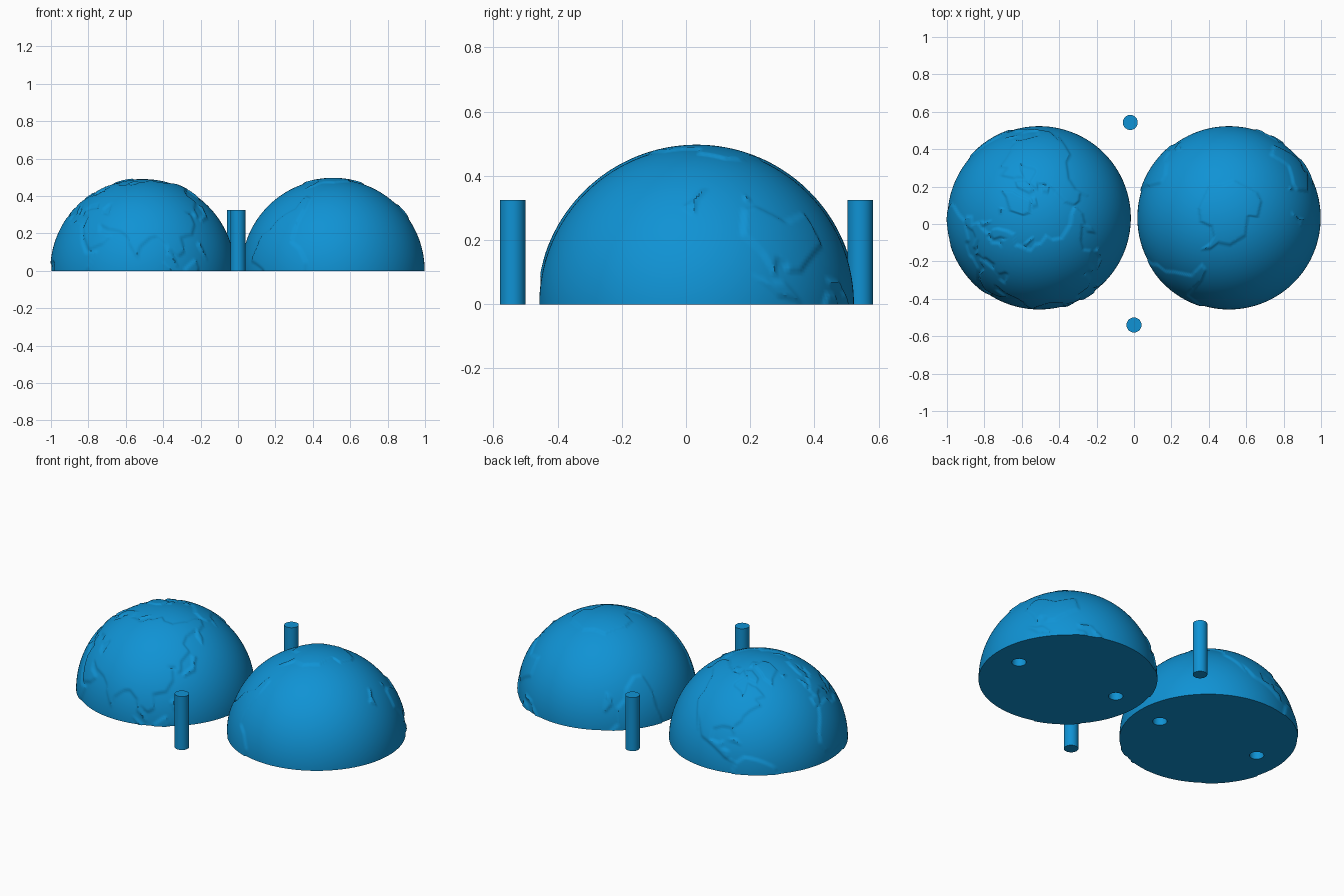
import bpy, bmesh, math

if "Cube" in bpy.data.objects:
    bpy.data.objects.remove(bpy.data.objects["Cube"])

SEA, LAND = 0.490, 0.497      # radii of ocean and raised land
PIN_R, PIN_H = 0.04, 0.325
STEP = 1.3                    # width of the coastal slope, degrees

blue = bpy.data.materials.new("globe blue")
blue.diffuse_color = (0.005, 0.29, 0.66, 1)
blue.use_nodes = True
blue.node_tree.nodes["Principled BSDF"].inputs["Base Color"].default_value = blue.diffuse_color

# Simplified coastlines as (longitude, latitude)
africa = [(-6, 36), (10, 37), (11, 33), (20, 31), (23, 33), (32, 31), (38, 18), (43, 11),
          (51, 12), (46, 2), (40, -4), (40, -15), (35, -20), (33, -27), (26, -34), (19, -34),
          (14, -22), (13, -12), (9, -1), (9, 4), (4, 6), (-8, 4), (-13, 8), (-17, 14),
          (-16, 21), (-10, 30)]
europe = [(-9, 37), (-9, 43), (-2, 43), (-4, 48), (2, 51), (8, 54), (9, 57), (12, 54),
          (20, 55), (24, 59), (30, 60), (22, 61), (25, 65), (18, 62), (17, 57), (12, 56),
          (6, 58), (6, 62), (14, 68), (25, 71), (41, 67), (45, 68), (60, 69), (66, 60),
          (60, 45), (50, 46), (47, 42), (41, 42), (38, 46), (33, 45), (29, 44), (28, 41),
          (23, 40), (22, 37), (19, 42), (13, 45), (18, 40), (16, 38), (9, 44), (3, 43),
          (-1, 38), (-5, 36)]
asia = [(27, 40), (36, 42), (46, 42), (49, 38), (54, 37), (53, 45), (52, 60), (55, 68),
        (68, 69), (73, 73), (85, 74), (104, 78), (113, 74), (130, 71), (160, 70), (180, 69),
        (190, 66), (178, 62), (164, 60), (162, 55), (157, 51), (156, 57), (163, 62),
        (143, 59), (136, 54), (140, 48), (130, 42), (129, 36), (126, 35), (125, 39),
        (118, 39), (122, 37), (122, 30), (117, 23), (108, 21), (109, 12), (105, 9),
        (100, 13), (104, 2), (98, 9), (97, 17), (91, 22), (87, 21), (80, 15), (78, 8),
        (73, 17), (72, 21), (67, 25), (57, 27), (49, 30), (51, 25), (55, 24), (60, 22),
        (55, 17), (45, 13), (39, 21), (35, 28), (35, 36), (28, 37)]
north_america = [(-168, 66), (-156, 71), (-128, 70), (-110, 68), (-95, 68), (-94, 72),
                 (-85, 69), (-82, 67), (-94, 60), (-93, 58), (-82, 55), (-79, 51), (-77, 56),
                 (-77, 62), (-70, 60), (-65, 59), (-56, 52), (-66, 50), (-60, 46), (-66, 44),
                 (-70, 42), (-75, 38), (-76, 35), (-81, 31), (-80, 26), (-83, 30), (-90, 30),
                 (-97, 27), (-97, 20), (-91, 19), (-87, 21), (-88, 16), (-83, 15), (-82, 9),
                 (-78, 8), (-85, 10), (-94, 16), (-105, 20), (-113, 31), (-110, 23),
                 (-117, 33), (-124, 40), (-124, 48), (-135, 58), (-150, 60), (-163, 55),
                 (-157, 59), (-165, 62)]
south_america = [(-77, 8), (-72, 12), (-62, 10), (-52, 5), (-50, 0), (-35, -6), (-39, -14),
                 (-41, -22), (-48, -26), (-53, -34), (-58, -38), (-65, -42), (-66, -47),
                 (-68, -54), (-74, -52), (-74, -42), (-71, -30), (-70, -18), (-76, -14),
                 (-81, -5), (-80, 1)]
australia = [(114, -22), (122, -18), (130, -12), (136, -12), (136, -15), (140, -17),
             (142, -11), (146, -19), (153, -26), (150, -37), (144, -38), (138, -35),
             (131, -31), (124, -33), (116, -35)]
antarctica = [(-57, -63), (-62, -70), (-60, -75), (-35, -78), (-15, -72), (10, -70),
              (50, -66), (70, -69), (90, -66), (130, -66), (145, -67), (170, -72),
              (165, -78), (-160, -78), (-140, -75), (-100, -73), (-75, -73), (-67, -67)]
greenland = [(-44, 60), (-53, 66), (-55, 70), (-72, 78), (-35, 83), (-18, 80), (-22, 71), (-40, 65)]
baffin = [(-65, 62), (-78, 65), (-88, 72), (-76, 73), (-62, 66)]
ellesmere = [(-88, 77), (-78, 77), (-65, 82), (-90, 82)]
victoria = [(-116, 70), (-105, 69), (-105, 73), (-117, 73)]
arctic_isle = [(52, 71), (57, 71), (68, 77), (60, 76)]
britain = [(-5, 50), (1, 51), (-2, 57), (-5, 58), (-3, 54)]
iceland = [(-22, 64), (-14, 65), (-22, 66)]
japan = [(130, 32), (140, 35), (142, 40), (145, 44), (141, 45), (139, 38), (131, 34)]
philippines = [(120, 16), (122, 18), (126, 7), (122, 12)]
cuba = [(-85, 22), (-75, 20), (-78, 23)]
borneo = [(109, 1), (117, 7), (119, 1), (116, -4), (110, -3)]
sumatra = [(95, 5), (104, -2), (105, -6), (101, -3)]
java = [(105, -6), (114, -7), (115, -9), (106, -8)]
new_guinea = [(131, -1), (141, -3), (150, -10), (143, -8), (138, -8)]
new_zealand = [(173, -35), (178, -38), (174, -41), (170, -46), (167, -46), (172, -41)]
madagascar = [(49, -12), (47, -25), (44, -22), (44, -17)]
tasmania = [(145, -41), (148, -41), (147, -43.5)]

NORTH = [africa, europe, asia, north_america, south_america, greenland, baffin, ellesmere,
         victoria, arctic_isle, britain, iceland, japan, philippines, cuba, borneo, sumatra]
SOUTH = [africa, south_america, australia, antarctica, borneo, sumatra, java, new_guinea,
         new_zealand, madagascar, tasmania]


def flatten(outline, side):
    """Polar map of a coastline: distance from the pole in degrees."""
    pts = []
    for lon, lat in outline:
        a = math.radians(lon + 188 if side > 0 else 172 - lon)
        r = 90 - side * lat
        pts.append((r * math.cos(a), r * math.sin(a)))
    xs, ys = zip(*pts)
    box = (min(xs) - STEP, max(xs) + STEP, min(ys) - STEP, max(ys) + STEP)
    return list(zip(pts, pts[1:] + pts[:1])), box


def inside_depth(x, y, edges):
    """Signed distance to a coastline, positive on land."""
    best, inside = 1e9, False
    for (ax, ay), (bx, by) in edges:
        dx, dy = bx - ax, by - ay
        t = max(0, min(1, ((x - ax) * dx + (y - ay) * dy) / (dx * dx + dy * dy)))
        best = min(best, (x - ax - t * dx) ** 2 + (y - ay - t * dy) ** 2)
        if (ay > y) != (by > y) and x < ax + (y - ay) / dy * dx:
            inside = not inside
    return math.sqrt(best) * (1 if inside else -1)


def cylinder(name, x, y, z, height):
    bpy.ops.mesh.primitive_cylinder_add(vertices=48, radius=PIN_R, depth=height, location=(x, y, z))
    ob = bpy.context.object
    ob.name = name
    ob.data.materials.append(blue)
    bpy.ops.object.shade_smooth_by_angle(angle=math.radians(35))
    return ob


def hemisphere(name, cx, cy, outlines, side):
    maps = [flatten(o, side) for o in outlines]
    bm = bmesh.new()
    bmesh.ops.create_uvsphere(bm, u_segments=288, v_segments=160, radius=SEA)
    bmesh.ops.delete(bm, geom=[v for v in bm.verts if v.co.z < -1e-4], context='VERTS')
    # raise the land
    for v in bm.verts:
        r = math.degrees(math.acos(max(-1, min(1, v.co.z / SEA))))
        a = math.atan2(v.co.y, v.co.x)
        x, y = r * math.cos(a), r * math.sin(a)
        depth = -9
        for edges, (x0, x1, y0, y1) in maps:
            if x0 < x < x1 and y0 < y < y1:
                depth = max(depth, inside_depth(x, y, edges))
        t = max(0, min(1, depth / STEP + 0.5))
        v.co *= (SEA + (LAND - SEA) * t) / SEA
        if r > 89.9:
            v.co.z = 0
    # flat underside
    rim = [e for e in bm.edges if e.is_boundary]
    bmesh.ops.contextual_create(bm, geom=rim)
    bmesh.ops.recalc_face_normals(bm, faces=bm.faces)
    me = bpy.data.meshes.new(name)
    bm.to_mesh(me)
    bm.free()
    me.materials.append(blue)
    ob = bpy.data.objects.new(name, me)
    ob.location = (cx, cy, 0)
    bpy.context.collection.objects.link(ob)
    # two blind holes for the pins
    for s in (-1, 1):
        cutter = cylinder("hole_cutter", cx + s * 0.325, cy - s * 0.028, 0, PIN_H + 0.01)
        bpy.context.view_layer.update()
        mod = ob.modifiers.new("hole", 'BOOLEAN')
        mod.operation, mod.solver, mod.object = 'DIFFERENCE', 'EXACT', cutter
        bpy.ops.object.select_all(action='DESELECT')
        ob.select_set(True)
        bpy.context.view_layer.objects.active = ob
        bpy.ops.object.modifier_apply(modifier=mod.name)
        bpy.data.objects.remove(cutter)
    bpy.ops.object.shade_smooth_by_angle(angle=math.radians(30))


hemisphere("northern_hemisphere", -0.507, 0.033, NORTH, 1)
hemisphere("southern_hemisphere", 0.508, 0.033, SOUTH, -1)

# Loose joining pins
cylinder("back_pin", -0.02, 0.543, PIN_H / 2, PIN_H)
cylinder("front_pin", 0.0, -0.54, PIN_H / 2, PIN_H)
